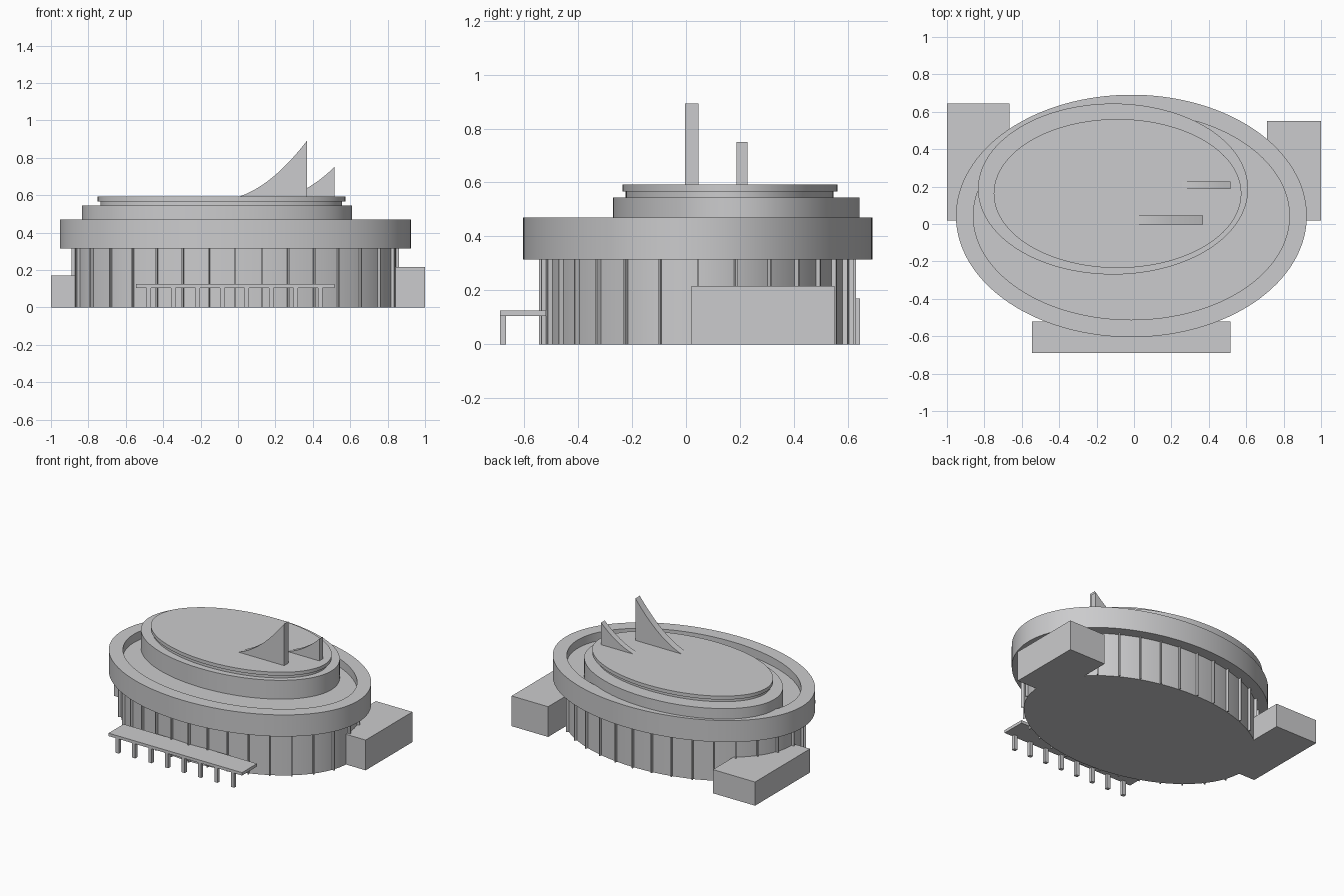
import bpy, bmesh, math
from mathutils import Matrix, Vector

if "Cube" in bpy.data.objects:
    bpy.data.objects.remove(bpy.data.objects["Cube"])

mat = bpy.data.materials.new("light grey")
mat.diffuse_color = (0.6, 0.6, 0.61, 1)
mat.use_nodes = True
mat.node_tree.nodes["Principled BSDF"].inputs["Base Color"].default_value = mat.diffuse_color


def finish(name, bm, smooth=False):
    bmesh.ops.recalc_face_normals(bm, faces=bm.faces)
    me = bpy.data.meshes.new(name)
    bm.to_mesh(me)
    bm.free()
    me.materials.append(mat)
    ob = bpy.data.objects.new(name, me)
    bpy.context.collection.objects.link(ob)
    if smooth:
        bpy.ops.object.select_all(action='DESELECT')
        ob.select_set(True)
        bpy.context.view_layer.objects.active = ob
        bpy.ops.object.shade_smooth_by_angle(angle=math.radians(30))
    return ob


def add_box(bm, x0, x1, y0, y1, z0, z1):
    m = Matrix.Translation(((x0 + x1) / 2, (y0 + y1) / 2, (z0 + z1) / 2))
    m = m @ Matrix.Diagonal((x1 - x0, y1 - y0, z1 - z0, 1))
    bmesh.ops.create_cube(bm, size=1, matrix=m)


def box(name, *dims):
    bm = bmesh.new()
    add_box(bm, *dims)
    finish(name, bm)


def oval(name, cx, cy, rings, n=128):
    """Stack of elliptical rings (rx, ry, z), capped at both ends."""
    bm = bmesh.new()
    loops = []
    for rx, ry, z in rings:
        loops.append([bm.verts.new((cx + rx * math.cos(2 * math.pi * i / n),
                                    cy + ry * math.sin(2 * math.pi * i / n), z))
                      for i in range(n)])
    for a, b in zip(loops, loops[1:]):
        for i in range(n):
            j = (i + 1) % n
            bm.faces.new((a[i], a[j], b[j], b[i]))
    bm.faces.new(loops[0])
    bm.faces.new(loops[-1])
    finish(name, bm, True)


# oval drum wall, and the overhanging rim with a sunken roof inside it
CX, CY = -0.014, 0.043
RX, RY = 0.858, 0.57
oval("drum_wall", CX, CY, [(RX, RY, 0), (RX, RY, 0.33)])
oval("roof_rim", CX, CY, [(0.938, 0.648, 0.315), (0.938, 0.648, 0.47),
                          (0.845, 0.555, 0.47), (0.845, 0.555, 0.41)])

# off-centre stepped discs on the roof
oval("upper_disc", -0.112, 0.187, [(0.722, 0.457, 0.405), (0.722, 0.457, 0.545)])
oval("disc_neck", -0.09, 0.161, [(0.646, 0.385, 0.54), (0.646, 0.385, 0.57)])
oval("top_disc", -0.088, 0.163, [(0.662, 0.398, 0.567), (0.662, 0.398, 0.592)])

# thin vertical fins, evenly spaced along the wall
FINS, STEPS = 32, 3200
pts = [Vector((RX * math.sin(2 * math.pi * i / STEPS),
               -RY * math.cos(2 * math.pi * i / STEPS))) for i in range(STEPS + 1)]
total = sum((b - a).length for a, b in zip(pts, pts[1:]))
bm = bmesh.new()
run, k = 0.0, 0
for a, b in zip(pts, pts[1:]):
    if k < FINS and run >= k * total / FINS:
        ang = math.atan2(a.y / RY ** 2, a.x / RX ** 2)
        m = (Matrix.Translation((CX + a.x, CY + a.y, 0.16)) @ Matrix.Rotation(ang, 4, 'Z')
             @ Matrix.Diagonal((0.036, 0.008, 0.32, 1)))
        bmesh.ops.create_cube(bm, size=1, matrix=m)
        k += 1
    run += (b - a).length
finish("wall_fins", bm)

# side annexes
box("left_annex", -1.0, -0.665, 0.02, 0.645, 0, 0.17)
box("right_annex", 0.71, 1.0, 0.02, 0.55, 0, 0.217)

# front canopy on posts
box("canopy_slab", -0.545, 0.515, -0.69, -0.52, 0.104, 0.125)
bm = bmesh.new()
for i in range(8):
    x = -0.477 + 0.131 * i
    add_box(bm, x - 0.013, x + 0.013, -0.69, -0.667, 0, 0.106)
finish("canopy_posts", bm)


# curved sails on the roof
def sail(name, x0, x1, y0, y1, z0, z1, n=20):
    bm = bmesh.new()
    prof = [(x1, z0)]
    for i in range(n + 1):
        t = i / n
        prof.append((x0 + (x1 - x0) * t, z0 + 0.002 + (z1 - z0 - 0.002) * (0.4 * t + 0.6 * t * t)))
    prof.insert(1, (x0, z0))
    f = bm.faces.new([bm.verts.new((x, y0, z)) for x, z in prof])
    r = bmesh.ops.extrude_face_region(bm, geom=[f])
    bmesh.ops.translate(bm, vec=(0, y1 - y0, 0),
                        verts=[v for v in r["geom"] if isinstance(v, bmesh.types.BMVert)])
    finish(name, bm, True)


sail("large_sail", 0.0, 0.37, -0.004, 0.046, 0.588, 0.893)
sail("small_sail", 0.25, 0.515, 0.187, 0.228, 0.588, 0.75)
